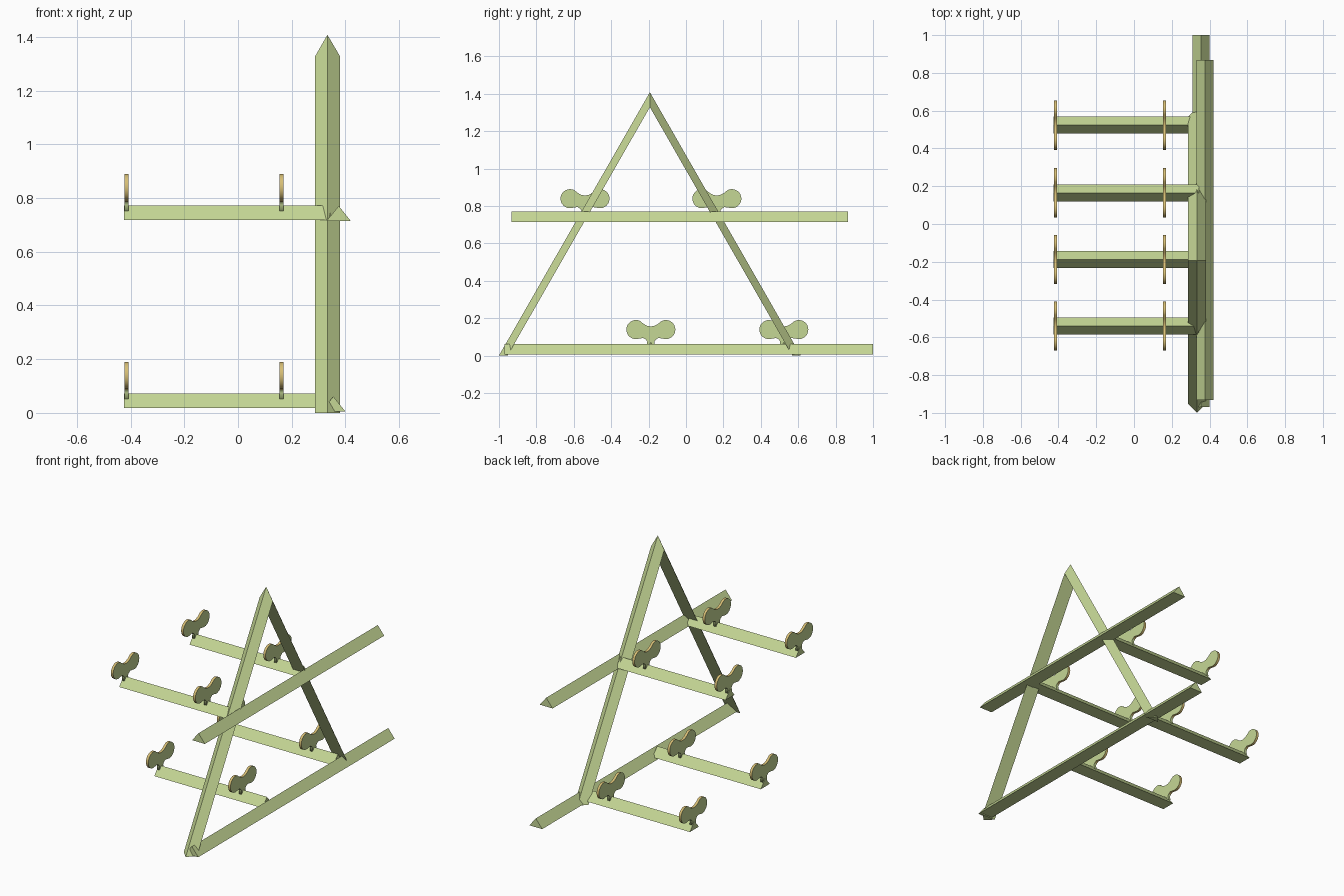
import bpy, bmesh, math
from mathutils import Vector

if "Cube" in bpy.data.objects:
    bpy.data.objects.remove(bpy.data.objects["Cube"])


def material(name, color):
    m = bpy.data.materials.new(name)
    m.diffuse_color = (*color, 1)
    m.use_nodes = True
    m.node_tree.nodes["Principled BSDF"].inputs["Base Color"].default_value = m.diffuse_color
    return m


GREEN = material("pale_green", (0.56, 0.68, 0.30))
GOLD = material("gold_rim", (0.68, 0.52, 0.18))


def finish(name, bm, mats):
    bmesh.ops.recalc_face_normals(bm, faces=bm.faces)
    me = bpy.data.meshes.new(name)
    bm.to_mesh(me)
    bm.free()
    for m in mats:
        me.materials.append(m)
    ob = bpy.data.objects.new(name, me)
    bpy.context.collection.objects.link(ob)
    return ob


def prism(name, start, end):
    """Three-sided bar between two triangular ends."""
    bm = bmesh.new()
    a = [bm.verts.new(p) for p in start]
    b = [bm.verts.new(p) for p in end]
    bm.faces.new(a)
    bm.faces.new(b)
    for i in range(3):
        j = (i + 1) % 3
        bm.faces.new((a[i], a[j], b[j], b[i]))
    return finish(name, bm, [GREEN])


# A-frame legs: ridge outwards, level foot, vertical mitre at the peak
PEAK_Y = -0.193


def leg(name, side):
    def tri(dist, z, inset, drop):
        y = PEAK_Y + side * dist
        edge = PEAK_Y + side * (dist - inset)
        return [(0.287, edge, z - drop), (0.333, y, z), (0.38, edge, z - drop)]
    prism(name, tri(0.807, 0.0, 0.046, 0), tri(0, 1.408, 0, 0.08))


leg("front_leg", -1)
leg("back_leg", 1)


# Cross beams along y
def beam(name, x, z, y0, y1):
    def tri(y):
        return [(x - 0.045, y, z), (x, y, z + 0.056), (x + 0.045, y, z)]
    prism(name, tri(y0), tri(y1))


beam("lower_beam", 0.355, 0.005, -0.97, 1.0)
beam("upper_beam", 0.375, 0.715, -0.932, 0.867)


# Two-lobed holder plate outline, as half of (y, z) about the lobe centre height
def plate_outline():
    half = [(0.018, 0.0195), (0.038, 0.030)]
    for i in range(19):
        a = math.radians(115 - i * 225 / 18)
        half.append((0.08 + 0.051 * math.cos(a), 0.051 * math.sin(a)))
    half += [(0.040, -0.045), (0.026, -0.054), (0.019, -0.064), (0.022, -0.087)]
    return [(0, 0.017)] + half + [(-y, z) for y, z in reversed(half)]


def plate(name, x, y, z):
    bm = bmesh.new()
    t = 0.008
    face = bm.faces.new([bm.verts.new((x - t, y + py, z + pz)) for py, pz in plate_outline()])
    ext = bmesh.ops.extrude_face_region(bm, geom=[face], use_keep_orig=True)
    verts = [v for v in ext["geom"] if isinstance(v, bmesh.types.BMVert)]
    bmesh.ops.translate(bm, verts=verts, vec=Vector((2 * t, 0, 0)))
    bm.normal_update()
    # gold edge band around the lobes
    for f in bm.faces:
        if abs(f.normal.x) < 0.5:
            f.smooth = True
            if f.calc_center_median().z > z - 0.056:
                f.material_index = 1
        else:
            for e in f.edges:
                e.smooth = False
    finish(name, bm, [GREEN, GOLD])


# Arms along x, each carrying two holder plates
def arm(name, y, z, x_end):
    def tri(x):
        return [(x, y - 0.045, z), (x, y, z + 0.054), (x, y + 0.045, z)]
    prism(name, tri(-0.425), tri(x_end))
    for label, x in (("outer", -0.415), ("inner", 0.162)):
        plate(f"{name}_{label}_holder", x, y, z + 0.121)


arm("upper_front_arm", -0.54, 0.718, 0.345)
arm("upper_back_arm", 0.165, 0.718, 0.345)
arm("lower_front_arm", -0.188, 0.018, 0.335)
arm("lower_back_arm", 0.523, 0.018, 0.335)
